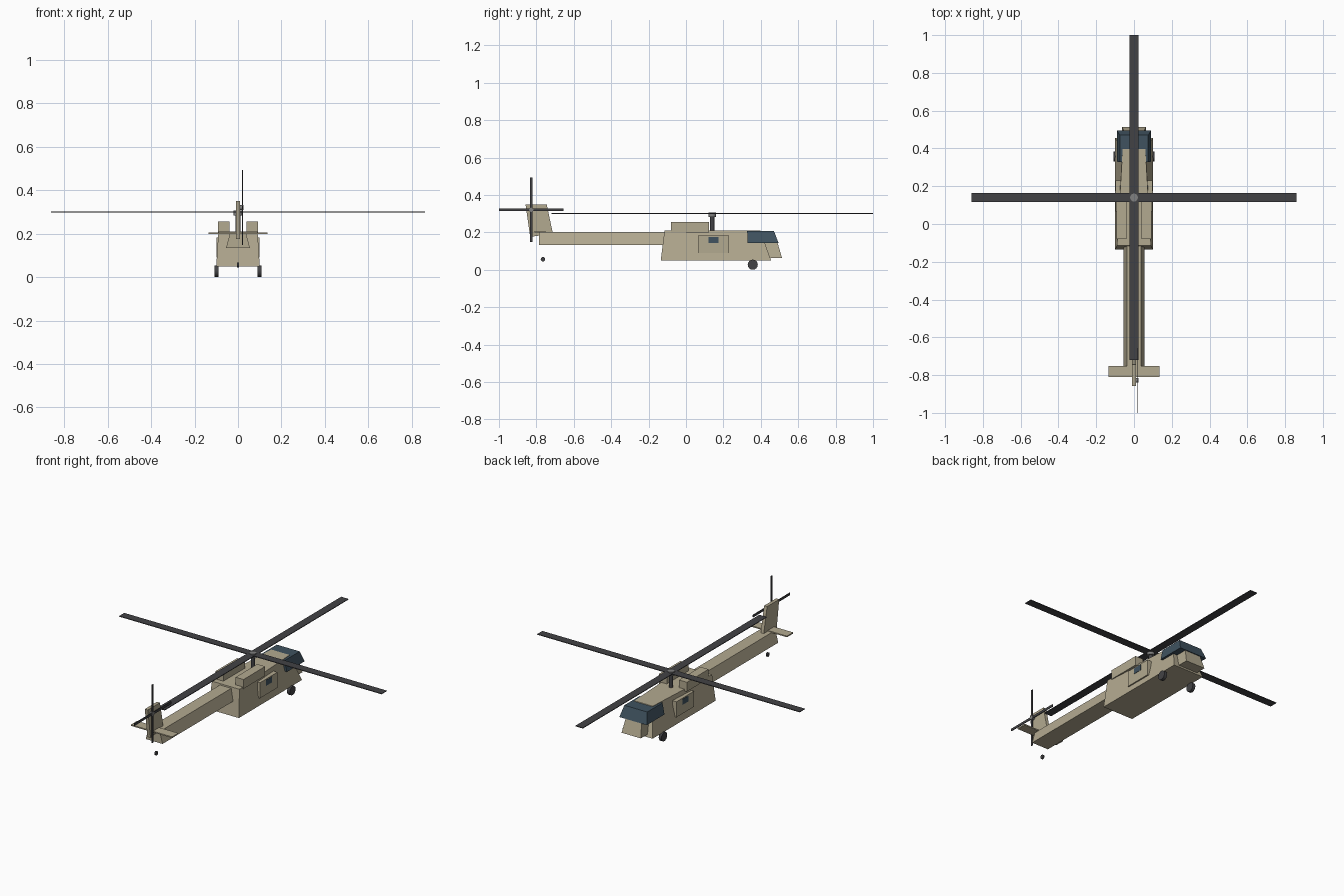
import bpy, bmesh
from math import pi, radians
from mathutils import Matrix, Vector

if "Cube" in bpy.data.objects:
    bpy.data.objects.remove(bpy.data.objects["Cube"])


def material(name, rgb):
    m = bpy.data.materials.new(name)
    m.diffuse_color = (*rgb, 1)
    m.use_nodes = True
    m.node_tree.nodes["Principled BSDF"].inputs["Base Color"].default_value = m.diffuse_color
    return m


TAN = material("tan_paint", (0.45, 0.40, 0.28))
DARK = material("dark_rubber", (0.055, 0.055, 0.06))
GLASS = material("dark_glass", (0.05, 0.085, 0.115))
METAL = material("grey_metal", (0.22, 0.22, 0.22))


def finish(name, bm, mat):
    bmesh.ops.recalc_face_normals(bm, faces=bm.faces)
    mesh = bpy.data.meshes.new(name)
    bm.to_mesh(mesh)
    bm.free()
    mesh.materials.append(mat)
    ob = bpy.data.objects.new(name, mesh)
    bpy.context.collection.objects.link(ob)
    return ob


def loft(name, profile, mat):
    """Symmetric solid from a side profile of (half width, y, z) points."""
    bm = bmesh.new()
    left = [bm.verts.new((-x, y, z)) for x, y, z in profile]
    right = [bm.verts.new((x, y, z)) for x, y, z in profile]
    bm.faces.new(left)
    bm.faces.new(right)
    for i in range(len(profile)):
        j = (i + 1) % len(profile)
        bm.faces.new((left[i], left[j], right[j], right[i]))
    return finish(name, bm, mat)


def box(name, lo, hi, mat, mirror=False):
    lo, hi = Vector(lo), Vector(hi)
    bm = bmesh.new()
    bmesh.ops.create_cube(bm, size=1, matrix=Matrix.Translation((lo + hi) / 2)
                          @ Matrix.Diagonal((*(hi - lo), 1)))
    ob = finish(name, bm, mat)
    if mirror:
        ob.modifiers.new("mirror", "MIRROR")
    return ob


def cylinder(name, centre, radius, depth, mat, axis="Z", sides=16, mirror=False):
    turn = Matrix.Rotation(pi / 2, 4, "Y") if axis == "X" else Matrix()
    bm = bmesh.new()
    bmesh.ops.create_cone(bm, cap_ends=True, segments=sides, radius1=radius, radius2=radius,
                          depth=depth, matrix=Matrix.Translation(centre) @ turn)
    ob = finish(name, bm, mat)
    if mirror:
        ob.modifiers.new("mirror", "MIRROR")
    bpy.context.view_layer.objects.active = ob
    ob.select_set(True)
    bpy.ops.object.shade_smooth_by_angle(angle=radians(30))
    ob.select_set(False)
    return ob


# Fuselage
loft("cabin", [(0.10, -0.135, 0.05), (0.10, 0.455, 0.05),
               (0.06, 0.397, 0.21), (0.09, -0.115, 0.21)], TAN)
loft("nose", [(0.063, 0.44, 0.064), (0.063, 0.513, 0.064),
              (0.052, 0.49, 0.143), (0.052, 0.41, 0.143)], TAN)
loft("windshield", [(0.09, 0.33, 0.143), (0.09, 0.495, 0.143),
                    (0.075, 0.47, 0.207), (0.075, 0.327, 0.207)], GLASS)
box("engine", (0.04, -0.08, 0.20), (0.092, 0.123, 0.255), TAN, True)
box("door", (0.07, 0.065, 0.09), (0.098, 0.23, 0.182), TAN, True)
box("door_window", (0.08, 0.12, 0.143), (0.1, 0.175, 0.176), GLASS, True)

# Tail
loft("tail_boom", [(0.055, -0.785, 0.133), (0.055, -0.115, 0.133),
                   (0.037, -0.115, 0.202), (0.037, -0.785, 0.202)], TAN)
loft("tail_fin", [(0.01, -0.833, 0.175), (0.01, -0.712, 0.195),
                  (0.01, -0.745, 0.35), (0.01, -0.858, 0.35)], TAN)
box("stabilizer", (-0.135, -0.81, 0.199), (0.135, -0.752, 0.206), TAN)

# Main rotor
cylinder("rotor_mast", (0, 0.14, 0.25), 0.012, 0.09, DARK)
cylinder("rotor_hub", (0, 0.14, 0.295), 0.021, 0.024, METAL)
box("main_blade_long", (-0.024, -0.72, 0.298), (0.024, 1.0, 0.302), DARK)
box("main_blade_cross", (-0.86, 0.116, 0.298), (0.86, 0.164, 0.302), DARK)

# Tail rotor
cylinder("tail_rotor_hub", (0.015, -0.828, 0.32), 0.012, 0.02, METAL, "X")
box("tail_blade_upright", (0.018, -0.835, 0.148), (0.022, -0.821, 0.492), DARK)
box("tail_blade_level", (0.018, -1.0, 0.313), (0.022, -0.656, 0.327), DARK)

# Wheels
cylinder("main_wheel", (0.099, 0.357, 0.027), 0.027, 0.018, DARK, "X", mirror=True)
cylinder("tail_wheel", (0, -0.765, 0.056), 0.012, 0.009, DARK, "X")
